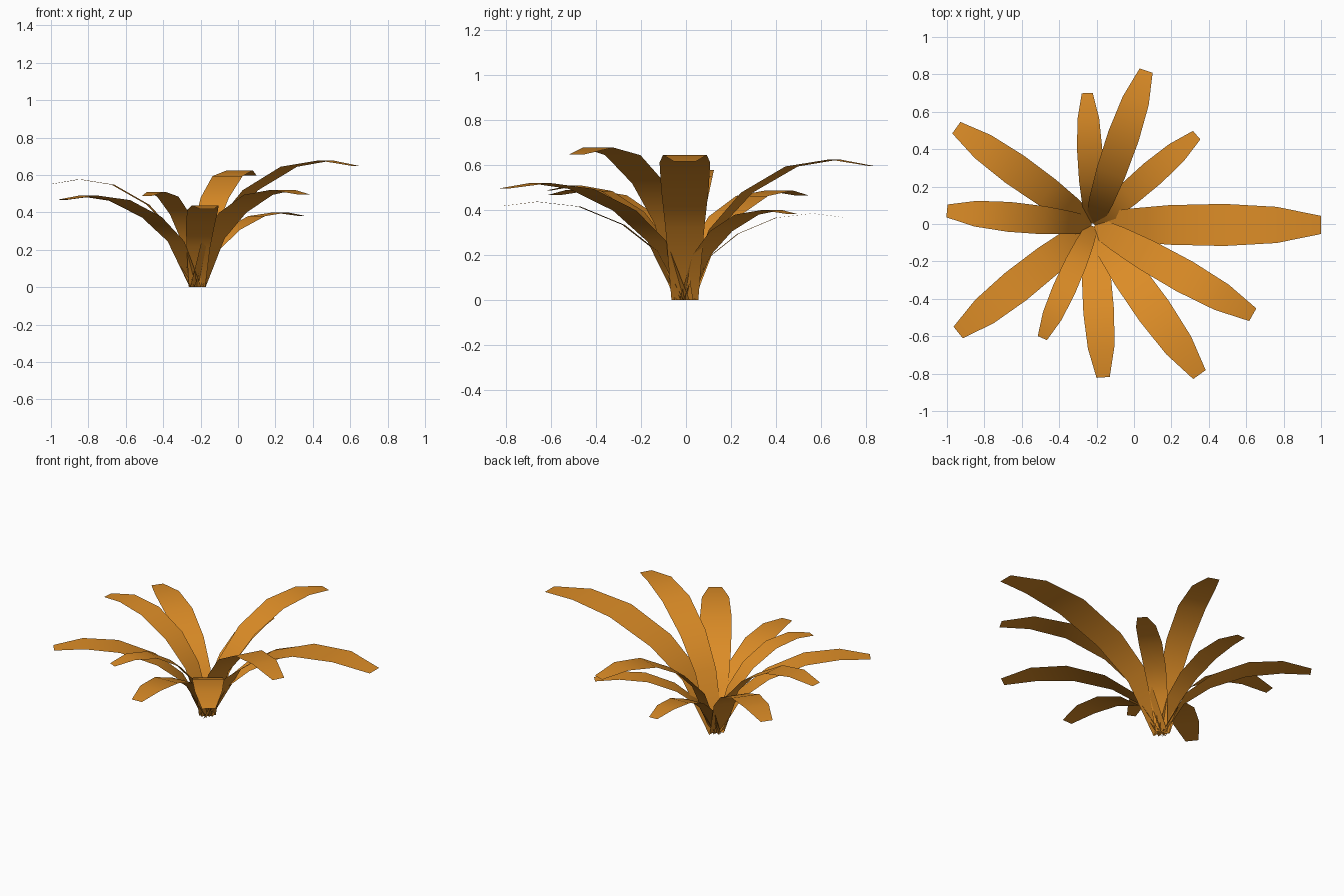
import bpy, math
from mathutils import Vector

if "Cube" in bpy.data.objects:
    bpy.data.objects.remove(bpy.data.objects["Cube"])

mat = bpy.data.materials.new("amber leaf")
mat.diffuse_color = (0.72, 0.265, 0.02, 1)
mat.use_nodes = True
mat.node_tree.nodes["Principled BSDF"].inputs["Base Color"].default_value = mat.diffuse_color

CENTRE = Vector((-0.22, -0.005, 0))
# leaf profile: (distance fraction, height fraction, width fraction)
PROFILE = [(0.01, 0, 0.53), (0.155, 0.50, 0.77), (0.335, 0.765, 0.94),
           (0.575, 0.95, 1.0), (0.805, 1.0, 0.86), (1.0, 0.955, 0.43)]
# each leaf: tip x, tip y, peak height, widest width
LEAVES = [(1.0, -0.005, 0.645, 0.225), (0.635, -0.485, 0.678, 0.18),
          (0.35, -0.805, 0.52, 0.19), (-0.165, -0.82, 0.437, 0.165),
          (-0.49, -0.61, 0.51, 0.125), (-0.94, -0.58, 0.49, 0.185),
          (-1.0, 0.07, 0.577, 0.16), (-0.95, 0.515, 0.487, 0.175),
          (-0.25, 0.70, 0.385, 0.135), (0.065, 0.82, 0.625, 0.17),
          (0.335, 0.475, 0.40, 0.14)]


def make_leaf(i, tx, ty, peak, width):
    reach = Vector((tx, ty, 0)) - CENTRE
    side = Vector((-reach.y, reach.x, 0)).normalized() * width / 2
    verts = []
    for d, h, w in PROFILE:
        mid = CENTRE + reach * d + Vector((0, 0, peak * h))
        verts += [mid - side * w, mid + side * w]
    faces = [(2 * k, 2 * k + 2, 2 * k + 3, 2 * k + 1) for k in range(len(PROFILE) - 1)]
    me = bpy.data.meshes.new(f"leaf_{i}")
    me.from_pydata(verts, [], faces)
    me.materials.append(mat)
    for p in me.polygons:
        p.use_smooth = True
    ob = bpy.data.objects.new(f"leaf_{i}", me)
    bpy.context.collection.objects.link(ob)


# rosette of arching strap leaves
for i, leaf in enumerate(LEAVES, 1):
    make_leaf(i, *leaf)
